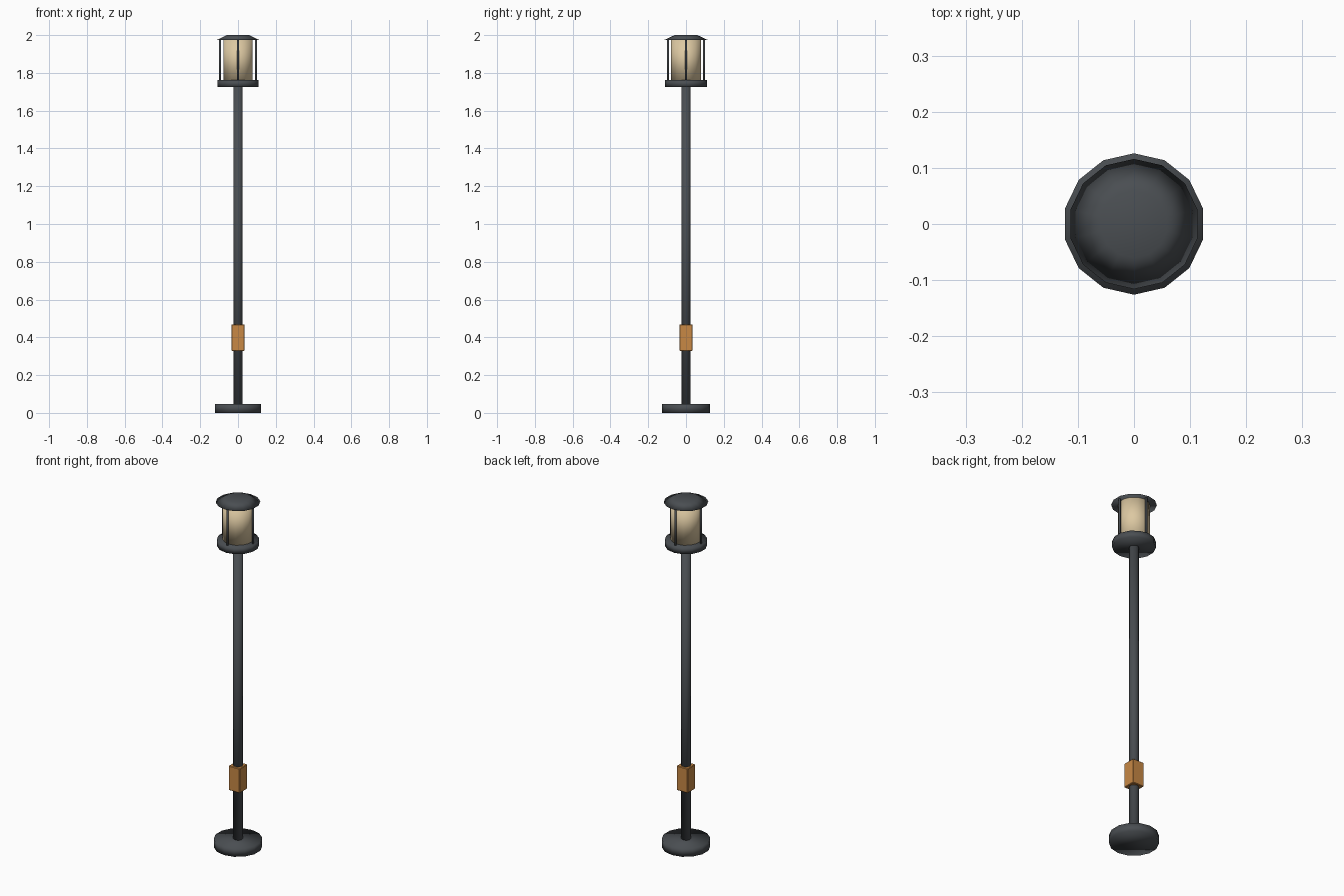
import bpy, math

if "Cube" in bpy.data.objects:
    bpy.data.objects.remove(bpy.data.objects["Cube"])


def material(name, rgb):
    m = bpy.data.materials.new(name)
    m.diffuse_color = (*rgb, 1)
    m.use_nodes = True
    m.node_tree.nodes["Principled BSDF"].inputs["Base Color"].default_value = m.diffuse_color
    return m


METAL = material("dark_metal", (0.068, 0.076, 0.084))
GLASS = material("warm_glass", (0.72, 0.58, 0.36))
ORANGE = material("orange_box", (0.58, 0.25, 0.06))


def finish(name, mat, smooth=True):
    ob = bpy.context.object
    ob.name = name
    ob.data.materials.append(mat)
    if smooth:
        bpy.ops.object.shade_smooth()
    return ob


def tube(name, mat, r1, z0, z1, r2=None, sides=14, x=0, y=0):
    """Upright cylinder or tapered cone between two heights."""
    bpy.ops.mesh.primitive_cone_add(
        vertices=sides, radius1=r1, radius2=r1 if r2 is None else r2,
        depth=z1 - z0, location=(x, y, (z0 + z1) / 2))
    return finish(name, mat)


# Foot, pole and lamp tray
tube("base", METAL, 0.126, 0, 0.048)
tube("pole", METAL, 0.025, 0.04, 1.74)
tube("lamp_tray", METAL, 0.11, 1.725, 1.762)

# Glass, cage rods and roof
tube("lamp_glass", GLASS, 0.08, 1.76, 1.976)
for i in range(4):
    a = i * math.pi / 2
    tube(f"cage_rod_{i + 1}", METAL, 0.006, 1.755, 1.98, sides=8,
         x=0.095 * math.cos(a), y=0.095 * math.sin(a))
tube("lamp_roof", METAL, 0.116, 1.974, 2.0, r2=0.06)

# Switch box around the pole
bpy.ops.mesh.primitive_cube_add(size=1, location=(0, 0, 0.398))
box = bpy.context.object
box.scale = (0.07, 0.07, 0.14)
bpy.ops.object.transform_apply(location=False, rotation=False, scale=True)
finish("pole_box", ORANGE, smooth=False)
bevel = box.modifiers.new("soft_edges", 'BEVEL')
bevel.width = 0.003
bevel.segments = 1
